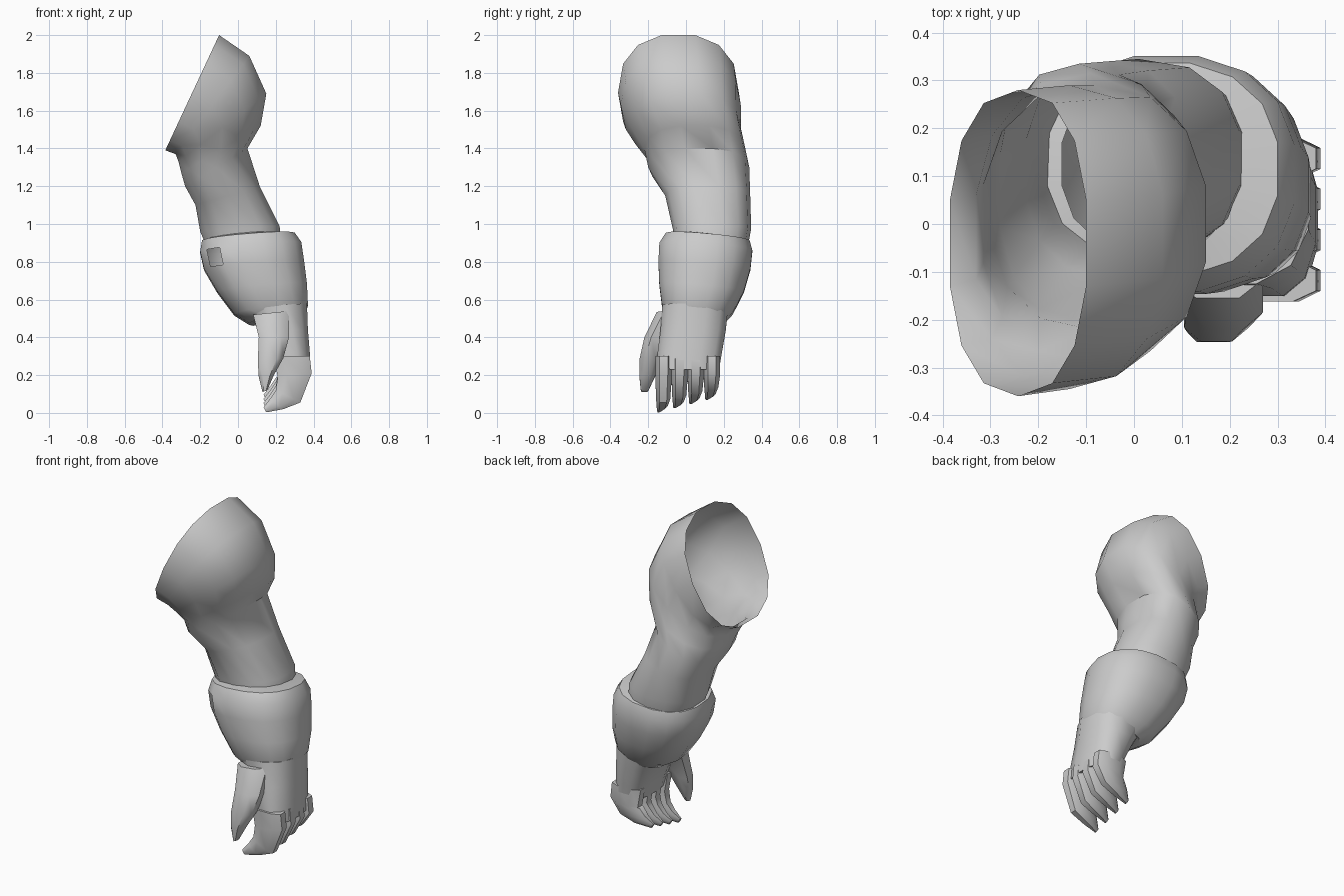
import bpy, bmesh, math

def spow(v, p):
    return math.copysign(abs(v) ** p, v)

def loft(name, rings, sides=14, power=0.85, cap_start=True, cap_end=True, holes=(), slope=0.0):
    """Skin oval rings. Each ring: inner x,z, outer x,z, front y, back y."""
    bm = bmesh.new()
    loops = []
    for ax, az, bx, bz, y0, y1 in rings:
        loop = []
        for i in range(sides):
            t = 2 * math.pi * (i + 0.5) / sides
            u = 0.5 + 0.5 * spow(math.cos(t), power) / math.cos(math.pi / sides) ** power
            v = 0.5 + 0.5 * spow(math.sin(t), power)
            y = y0 + (y1 - y0) * v
            z = az + (bz - az) * u - slope * v
            loop.append(bm.verts.new((ax + (bx - ax) * u, y, z)))
        loops.append(loop)
    for a, b in zip(loops, loops[1:]):
        for i in range(sides):
            j = (i + 1) % sides
            bm.faces.new((a[i], a[j], b[j], b[i]))
    if cap_start:
        bm.faces.new(loops[0])
    if cap_end:
        bm.faces.new(loops[-1][::-1])
    bmesh.ops.recalc_face_normals(bm, faces=bm.faces)
    # torn openings on the front side
    torn = []
    for f in bm.faces:
        c = f.calc_center_median()
        if any(c.y < 0.05 and x0 < c.x < x1 and z0 < c.z < z1 for x0, x1, z0, z1 in holes):
            torn.append(f)
    if torn:
        bmesh.ops.delete(bm, geom=torn, context='FACES')
    mesh = bpy.data.meshes.new(name)
    bm.to_mesh(mesh)
    bm.free()
    ob = bpy.data.objects.new(name, mesh)
    bpy.context.collection.objects.link(ob)
    bpy.ops.object.select_all(action='DESELECT')
    ob.select_set(True)
    bpy.context.view_layer.objects.active = ob
    bpy.ops.object.shade_smooth_by_angle(angle=math.radians(45))
    return ob

# upper arm with open shoulder end
loft("upper_arm", [
    (-0.385, 1.39, -0.10, 2.00, -0.36, 0.28),
    (-0.33, 1.37, 0.06, 1.89, -0.345, 0.29),
    (-0.315, 1.33, 0.15, 1.69, -0.29, 0.29),
    (-0.30, 1.27, 0.12, 1.52, -0.22, 0.315),
    (-0.28, 1.20, 0.05, 1.40, -0.20, 0.335),
    (-0.225, 1.10, 0.115, 1.20, -0.11, 0.34),
    (-0.20, 0.96, 0.22, 0.99, -0.07, 0.345),
    (-0.17, 0.89, 0.23, 0.90, -0.06, 0.33),
], cap_start=False, cap_end=False)

# flared forearm guard with torn holes
loft("forearm_guard", [
    (-0.15, 0.94, 0.22, 0.97, -0.06, 0.31),
    (-0.19, 0.93, 0.30, 0.97, -0.11, 0.34),
    (-0.20, 0.87, 0.335, 0.92, -0.145, 0.355),
    (-0.18, 0.78, 0.35, 0.82, -0.15, 0.345),
    (-0.11, 0.66, 0.365, 0.70, -0.145, 0.31),
    (-0.02, 0.54, 0.37, 0.59, -0.13, 0.25),
    (0.06, 0.49, 0.35, 0.54, -0.10, 0.20),
], sides=16, cap_start=False, slope=0.04,
    holes=[(0.08, 0.19, 0.77, 0.90), (-0.17, -0.10, 0.77, 0.90)])

# palm
loft("palm", [
    (0.03, 0.56, 0.365, 0.58, -0.13, 0.23),
    (0.12, 0.43, 0.37, 0.44, -0.14, 0.215),
    (0.17, 0.32, 0.38, 0.32, -0.155, 0.195),
    (0.20, 0.23, 0.385, 0.23, -0.155, 0.18),
], sides=12, power=0.8)

# four curled fingers, shorter towards the back
for i in range(4):
    y = -0.165 + 0.085 * i
    w = 0.094
    lift = 0.022 * i
    loft(f"finger_{i + 1}", [
        (0.19, 0.30, 0.38, 0.30, y, y + w),
        (0.21, 0.19, 0.39, 0.21, y, y + w),
        (0.20, 0.12 + lift, 0.33, 0.055 + lift, y + 0.004, y + w - 0.01),
        (0.17, 0.075 + lift, 0.24, 0.02 + lift, y + 0.008, y + w - 0.025),
        (0.135, 0.03 + lift, 0.15, 0.003 + lift, y + 0.01, y + 0.03),
    ], sides=8, power=0.8)

# thumb
loft("thumb", [
    (0.08, 0.52, 0.27, 0.54, -0.16, 0.00),
    (0.11, 0.40, 0.27, 0.40, -0.225, -0.08),
    (0.105, 0.27, 0.24, 0.29, -0.25, -0.13),
    (0.11, 0.19, 0.19, 0.20, -0.25, -0.16),
    (0.13, 0.11, 0.155, 0.12, -0.24, -0.20),
], sides=8)
